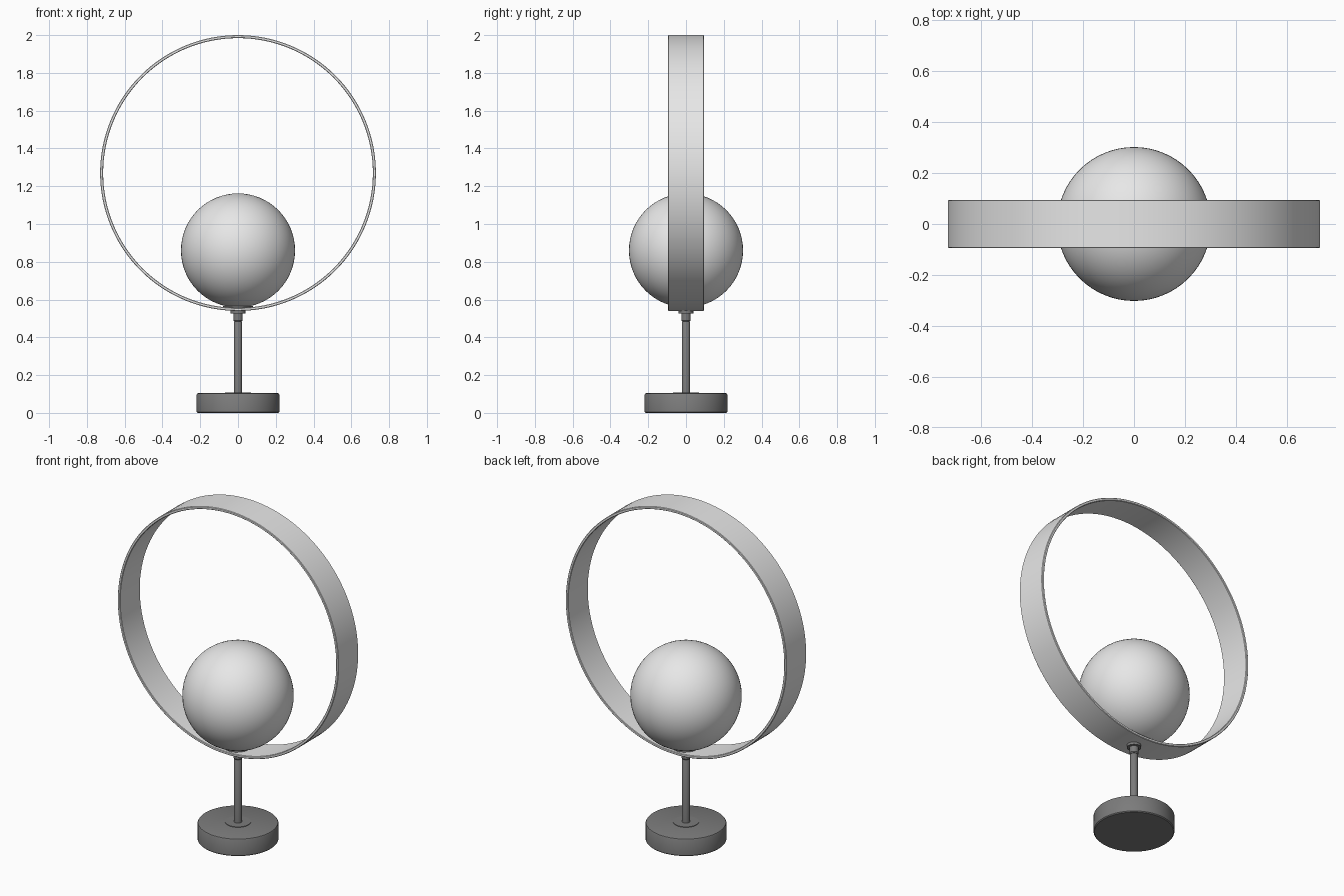
import bpy, bmesh, math
from mathutils import Matrix

cube = bpy.data.objects.get("Cube")
if cube:
    bpy.data.objects.remove(cube, do_unlink=True)


def material(name, value):
    mat = bpy.data.materials.new(name)
    mat.use_nodes = True
    colour = (value, value, value, 1)
    mat.diffuse_color = colour
    mat.node_tree.nodes["Principled BSDF"].inputs["Base Color"].default_value = colour
    return mat


LIGHT = material("light grey", 0.8)
DARK = material("dark grey", 0.2)


def finish(name, bm, mat, smooth_angle=35):
    bmesh.ops.remove_doubles(bm, verts=bm.verts, dist=1e-5)
    bmesh.ops.recalc_face_normals(bm, faces=bm.faces)
    mesh = bpy.data.meshes.new(name)
    bm.to_mesh(mesh)
    bm.free()
    mesh.materials.append(mat)
    obj = bpy.data.objects.new(name, mesh)
    bpy.context.collection.objects.link(obj)
    bpy.ops.object.select_all(action="DESELECT")
    obj.select_set(True)
    bpy.context.view_layer.objects.active = obj
    bpy.ops.object.shade_smooth_by_angle(angle=math.radians(smooth_angle))
    return obj


def lathe(name, profile, mat, steps=64, closed=False):
    """Spin (radius, height) points around the z axis."""
    bm = bmesh.new()
    verts = [bm.verts.new((r, 0, z)) for r, z in profile]
    pairs = list(zip(verts, verts[1:]))
    if closed:
        pairs.append((verts[-1], verts[0]))
    edges = [bm.edges.new(p) for p in pairs]
    bmesh.ops.spin(bm, geom=verts + edges, axis=(0, 0, 1), cent=(0, 0, 0),
                   angle=math.tau, steps=steps, use_duplicate=False)
    return finish(name, bm, mat)


# Weighted round foot with softened rims
lathe("base", [(0, 0), (0.214, 0), (0.219, 0.005), (0.219, 0.097),
               (0.216, 0.102), (0.211, 0.104), (0, 0.104)], DARK)
lathe("base_washer", [(0, 0.1), (0.07, 0.1), (0.07, 0.107), (0, 0.107)], DARK, 48)

# Stem, narrow neck and the collar that carries the hoop
lathe("stem", [(0, 0.1), (0.022, 0.1), (0.022, 0.478), (0.018, 0.484),
               (0.018, 0.488), (0, 0.488)], DARK, 32)
lathe("collar", [(0, 0.484), (0.02, 0.484), (0.025, 0.49), (0.025, 0.526),
                 (0.039, 0.526), (0.039, 0.543), (0, 0.543)], DARK, 32)

# Upright hoop, a flat band with slightly eased edges
OUTER, INNER, HALF, EASE = 0.73, 0.714, 0.095, 0.003
band = []
for side in (-1, 1):
    corner = [(INNER, HALF - EASE), (INNER + EASE, HALF),
              (OUTER - EASE, HALF), (OUTER, HALF - EASE)]
    band += [(r, side * h) for r, h in corner[::side]]
hoop = lathe("hoop", band, LIGHT, 128, closed=True)
hoop.data.transform(Matrix.Translation((0, 0, 1.27)) @ Matrix.Rotation(math.pi / 2, 4, "X"))

# Holder plate and globe
lathe("globe_holder", [(0, 0.548), (0.08, 0.555), (0.08, 0.566), (0, 0.566)], DARK, 48)
bm = bmesh.new()
bmesh.ops.create_uvsphere(bm, u_segments=64, v_segments=32, radius=0.302,
                          matrix=Matrix.Translation((0, 0, 0.86)))
finish("globe", bm, LIGHT)
